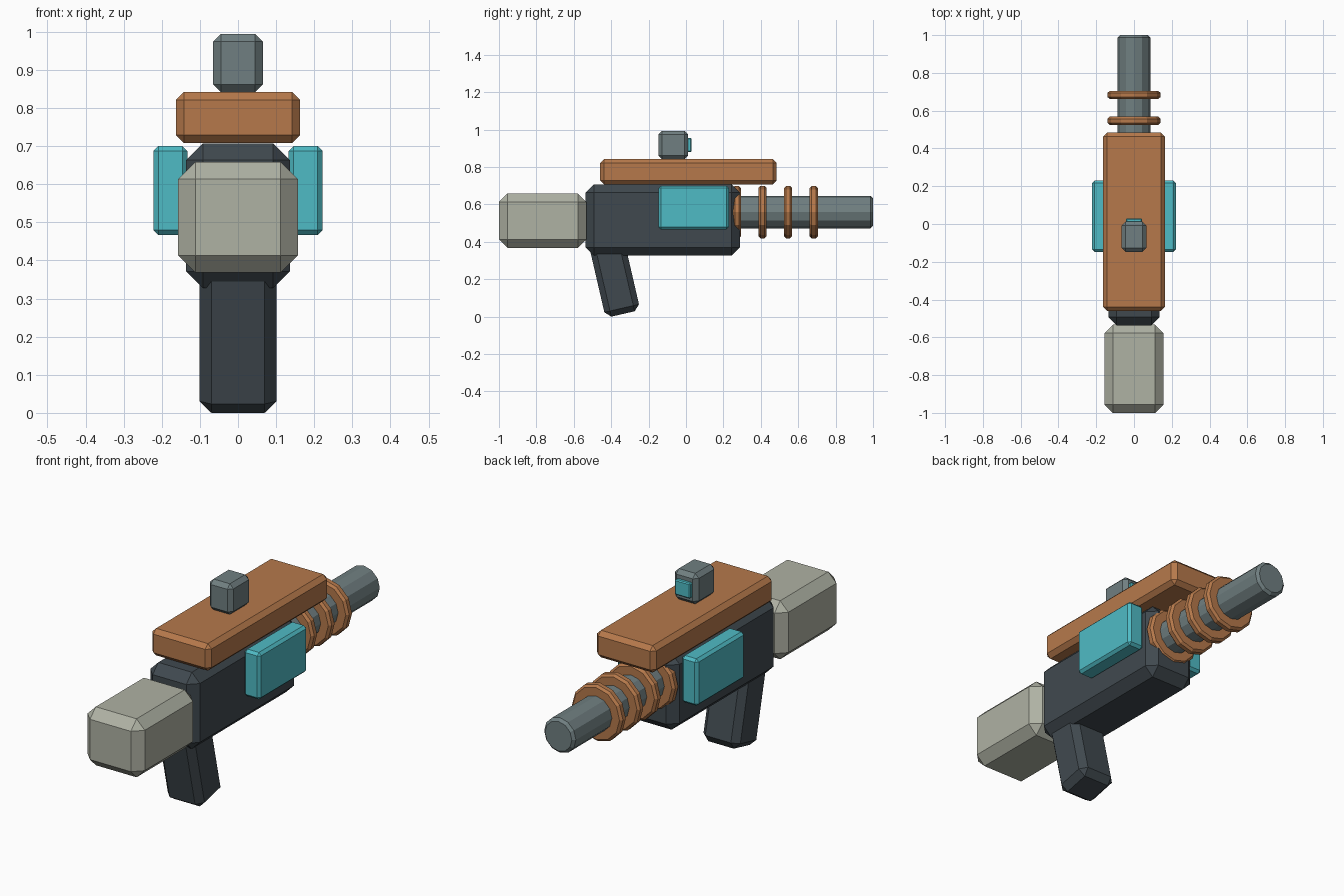
import bpy
import bmesh
import math
from mathutils import Matrix

if "Cube" in bpy.data.objects:
    bpy.data.objects.remove(bpy.data.objects["Cube"])


def material(name, rgb):
    # sRGB 0-255 to linear diffuse colour
    lin = [(c / 255 / 12.92) if c < 11 else ((c / 255 + 0.055) / 1.055) ** 2.4 for c in rgb]
    m = bpy.data.materials.new(name)
    m.diffuse_color = (*lin, 1)
    m.use_nodes = True
    m.node_tree.nodes["Principled BSDF"].inputs["Base Color"].default_value = m.diffuse_color
    return m


DARK = material("dark_slate", (64, 73, 79))
GREY = material("steel_grey", (112, 127, 129))
ORANGE = material("copper_orange", (182, 121, 75))
CYAN = material("cyan", (79, 187, 197))
STONE = material("pale_stone", (175, 178, 164))


def finish(name, bm, mat, bevel):
    mesh = bpy.data.meshes.new(name)
    bm.to_mesh(mesh)
    bm.free()
    mesh.materials.append(mat)
    ob = bpy.data.objects.new(name, mesh)
    bpy.context.collection.objects.link(ob)
    # single-segment chamfer on sharp edges only
    mod = ob.modifiers.new("chamfer", 'BEVEL')
    mod.width = bevel
    mod.segments = 1
    mod.limit_method = 'ANGLE'
    mod.angle_limit = math.radians(40)
    return ob


def box(name, x, y, z, mat, bevel):
    bm = bmesh.new()
    bmesh.ops.create_cube(bm, size=1)
    for v in bm.verts:
        for i, (lo, hi) in enumerate((x, y, z)):
            v.co[i] = (lo + hi) / 2 + v.co[i] * (hi - lo)
    return finish(name, bm, mat, bevel)


def tube(name, radius, y0, y1, z, mat, bevel):
    # 12-sided cylinder along y
    bm = bmesh.new()
    bmesh.ops.create_cone(bm, cap_ends=True, segments=12, radius1=radius, radius2=radius,
                          depth=y1 - y0,
                          matrix=Matrix.Translation((0, (y0 + y1) / 2, z))
                          @ Matrix.Rotation(math.pi / 2, 4, 'X'))
    return finish(name, bm, mat, bevel)


# Main body and rear stock
box("body", (-0.136, 0.136), (-0.537, 0.288), (0.327, 0.707), DARK, 0.044)
box("stock", (-0.157, 0.157), (-1.0, -0.533), (0.368, 0.658), STONE, 0.045)

# Grip, tilted with its foot forward
grip = box("grip", (-0.101, 0.101), (-0.095, 0.095), (-0.2, 0.2), DARK, 0.031)
grip.location = (0, -0.382, 0.2095)
grip.rotation_euler.x = math.radians(13)

# Top cover and sight with lens
box("top_cover", (-0.163, 0.163), (-0.46, 0.485), (0.708, 0.842), ORANGE, 0.021)
box("sight", (-0.065, 0.065), (-0.148, 0.012), (0.842, 0.994), GREY, 0.02)
box("sight_lens", (-0.042, 0.042), (0.0, 0.03), (0.88, 0.955), CYAN, 0.005)

# Side panels
for side, label in ((-1, "left"), (1, "right")):
    xs = sorted((side * 0.133, side * 0.222))
    box("side_panel_" + label, xs, (-0.148, 0.23), (0.467, 0.7), CYAN, 0.013)

# Barrel with four coil rings
tube("barrel", 0.087, 0.2, 1.0, 0.559, GREY, 0.013)
for i in range(4):
    y = 0.272 + i * 0.137
    tube("coil_ring_%d" % (i + 1), 0.14, y - 0.022, y + 0.022, 0.559, ORANGE, 0.011)
